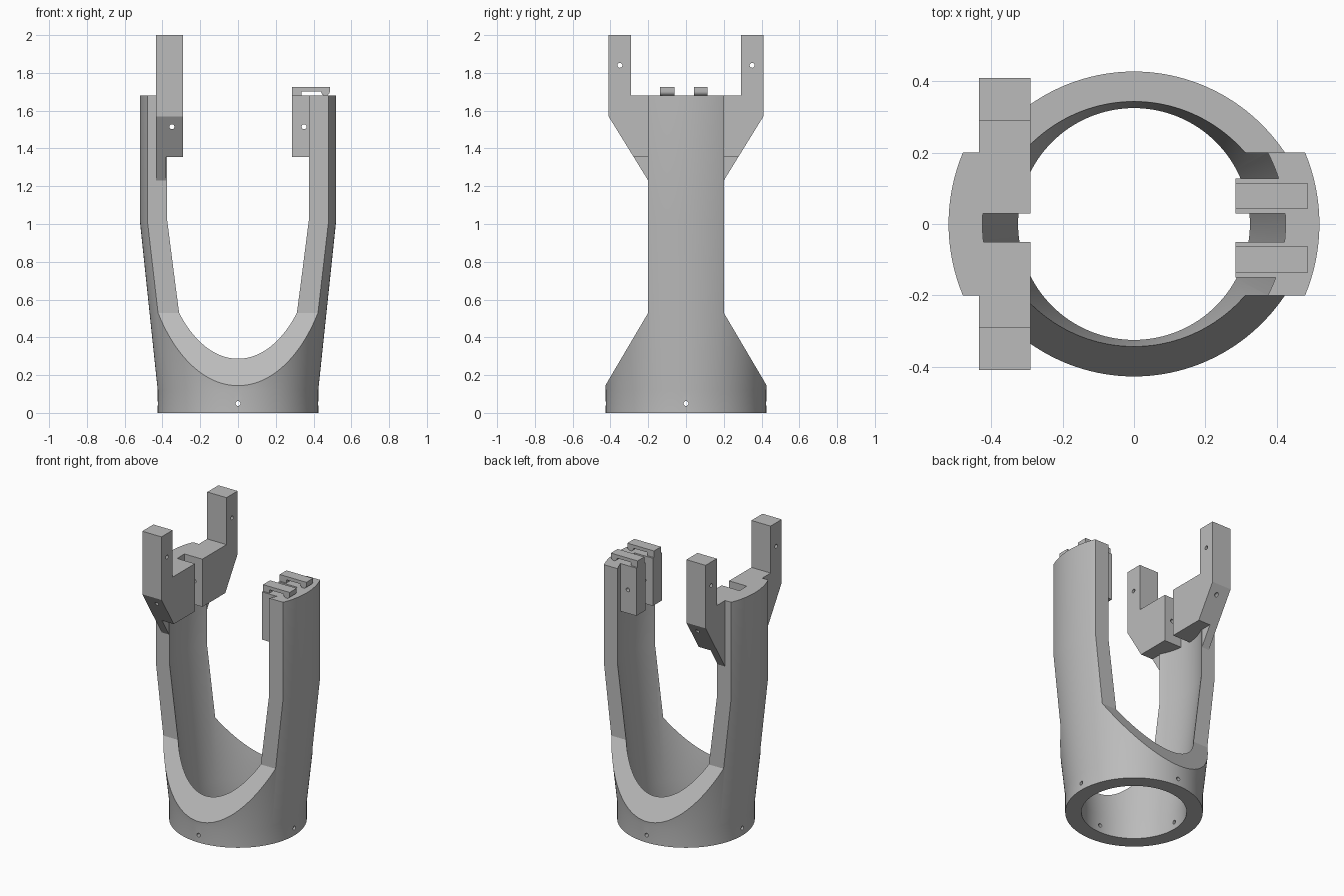
import bpy, bmesh
from math import pi, cos, sin, radians
from mathutils import Matrix, Vector

if "Cube" in bpy.data.objects:
    bpy.data.objects.remove(bpy.data.objects["Cube"], do_unlink=True)

grey = bpy.data.materials.new("plain grey")
grey.use_nodes = True
COLOUR = (0.5, 0.5, 0.5, 1)
grey.diffuse_color = COLOUR
grey.node_tree.nodes["Principled BSDF"].inputs["Base Color"].default_value = COLOUR


def finish(name, bm):
    bmesh.ops.recalc_face_normals(bm, faces=bm.faces)
    mesh = bpy.data.meshes.new(name)
    bm.to_mesh(mesh)
    bm.free()
    mesh.materials.append(grey)
    ob = bpy.data.objects.new(name, mesh)
    bpy.context.collection.objects.link(ob)
    return ob


def prism(name, points, axis, lo, hi):
    """Extrude a (y, z) outline along x, or an (x, z) outline along y."""
    bm = bmesh.new()
    place = (lambda a, b: (lo, a, b)) if axis == "x" else (lambda a, b: (a, lo, b))
    face = bm.faces.new([bm.verts.new(place(a, b)) for a, b in points])
    out = bmesh.ops.extrude_face_region(bm, geom=[face])
    shift = Vector((hi - lo, 0, 0) if axis == "x" else (0, hi - lo, 0))
    bmesh.ops.translate(bm, vec=shift,
                        verts=[g for g in out["geom"] if isinstance(g, bmesh.types.BMVert)])
    return finish(name, bm)


def box(name, x, y, z):
    return prism(name, [(x[0], z[0]), (x[1], z[0]), (x[1], z[1]), (x[0], z[1])], "y", *y)


def pin(axis, centre, length=2.0):
    """Thin cylinder for drilling screw holes."""
    bm = bmesh.new()
    turn = Matrix.Rotation(pi / 2, 4, "Y" if axis == "x" else "X")
    bmesh.ops.create_cone(bm, cap_ends=True, segments=20, radius1=0.013, radius2=0.013,
                          depth=length, matrix=Matrix.Translation(centre) @ turn)
    return finish("drill", bm)


def cut(ob, cutter, operation="DIFFERENCE"):
    mod = ob.modifiers.new("cut", "BOOLEAN")
    mod.operation, mod.solver, mod.object = operation, "EXACT", cutter
    bpy.context.view_layer.objects.active = ob
    bpy.ops.object.modifier_apply(modifier=mod.name)
    bpy.data.objects.remove(cutter, do_unlink=True)


def mirrored(half):
    return half + [(-a, b) for a, b in reversed(half)]


def smooth(ob):
    bpy.ops.object.select_all(action="DESELECT")
    ob.select_set(True)
    bpy.context.view_layer.objects.active = ob
    bpy.ops.object.shade_smooth_by_angle(angle=radians(25))


# Flared tube, turned from its wall section
TOP = 1.68
wall = [(0.325, 0), (0.425, 0), (0.425, 0.12), (0.52, 1.02),
        (0.52, TOP), (0.425, TOP), (0.425, 1.02), (0.325, 0.12)]
bm = bmesh.new()
ring = [bm.verts.new((r, 0, z)) for r, z in wall]
edges = [bm.edges.new((ring[i], ring[(i + 1) % len(ring)])) for i in range(len(ring))]
bmesh.ops.spin(bm, geom=ring + edges, axis=(0, 0, 1), cent=(0, 0, 0),
               angle=2 * pi, steps=128, use_merge=True)
bmesh.ops.remove_doubles(bm, verts=bm.verts, dist=0.0001)
body = finish("forked_tube", bm)

# Trim the tube to a base ring with two upright arms
trim = mirrored([(0.46, -0.1), (0.46, 0.089), (0.2, 0.53), (0.2, 1.8)])
cut(body, prism("trim", trim, "x", -1, 1), "INTERSECT")
for axis in "xy":
    cut(body, pin(axis, (0, 0, 0.05)))
smooth(body)

# Wide two-pronged bracket on the right arm
outline = mirrored([(0.2, 1.23), (0.41, 1.57), (0.41, 2.0), (0.29, 2.0), (0.29, TOP)])
bracket = prism("right_bracket", outline, "x", -0.435, -0.29)
LOW = 1.355
cut(bracket, box("step", (-0.38, 0), (-1, 1), (1, LOW)))
cut(bracket, box("middle", (-1, 0), (-0.19, 0.19), (1, LOW)))
cut(bracket, box("slot", (-1, 0), (-0.05, 0.03), (1, 2.2)))
cut(bracket, pin("y", (-0.35, 0, 1.515)))
for y in (-0.35, 0.35):
    cut(bracket, pin("x", (-0.35, y, 1.84), 0.5))
smooth(bracket)

# Pair of pads with wire hooks on the left arm
arc = [(0.463 + 0.023 * cos(pi + pi * i / 12), 1.702 + 0.023 * sin(pi + pi * i / 12))
       for i in range(13)]
hook_shape = [(0.285, 1.67), (0.335, 1.67), (0.335, 1.702)] + arc + [(0.486, 1.725), (0.285, 1.725)]
for side, y0, y1 in (("front", -0.15, -0.05), ("back", 0.03, 0.127)):
    pad = box(side + "_pad", (0.285, 0.44), (y0, y1), (LOW, TOP))
    cut(pad, pin("y", (0.35, 0, 1.515)))
    smooth(pad)
    smooth(prism(side + "_hook", hook_shape, "y", y0 + 0.012, y1 - 0.012))
